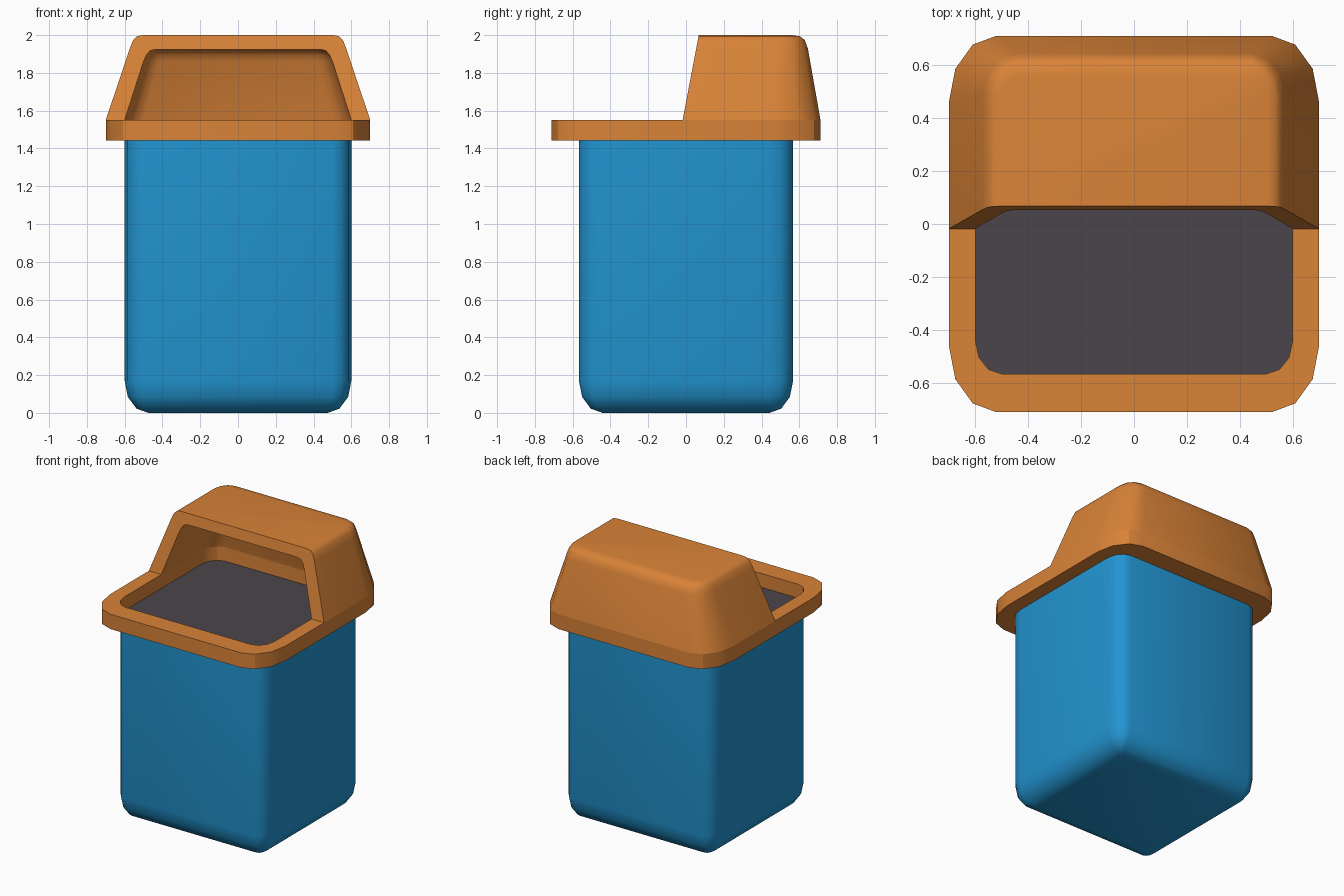
import bpy, bmesh, math

if "Cube" in bpy.data.objects:
    bpy.data.objects.remove(bpy.data.objects["Cube"])


def material(name, rgb):
    m = bpy.data.materials.new(name)
    m.diffuse_color = (*rgb, 1)
    m.use_nodes = True
    m.node_tree.nodes["Principled BSDF"].inputs["Base Color"].default_value = m.diffuse_color
    return m


blue = material("blue plastic", (0.016, 0.30, 0.64))
orange = material("orange plastic", (0.70, 0.228, 0.039))
dark = material("dark interior", (0.07, 0.06, 0.07))


def corner(hx, hy, rx, ry, sx, sy):
    """Three-segment elliptical corner in the quadrant (sx, sy), from side to end."""
    pts = []
    for i in range(4):
        a = math.radians(30 * i)
        pts.append((sx * (hx - rx + rx * math.cos(a)), sy * (hy - ry + ry * math.sin(a))))
    return pts


def rounded_ring(hx, hy, rx, ry):
    return (corner(hx, hy, rx, ry, 1, 1) + corner(hx, hy, rx, ry, -1, 1)[::-1]
            + corner(hx, hy, rx, ry, -1, -1) + corner(hx, hy, rx, ry, 1, -1)[::-1])


def add_ring(bm, pts, z):
    return [bm.verts.new((x, y, z)) for x, y in pts]


def bridge(bm, a, b, closed=True):
    n = len(a)
    for i in range(n if closed else n - 1):
        j = (i + 1) % n
        bm.faces.new((a[i], a[j], b[j], b[i]))


def finish(bm, name, mats, angle):
    bmesh.ops.recalc_face_normals(bm, faces=bm.faces[:])
    me = bpy.data.meshes.new(name)
    bm.to_mesh(me)
    bm.free()
    for m in mats:
        me.materials.append(m)
    ob = bpy.data.objects.new(name, me)
    bpy.context.collection.objects.link(ob)
    bpy.ops.object.select_all(action='DESELECT')
    ob.select_set(True)
    bpy.context.view_layer.objects.active = ob
    bpy.ops.object.shade_smooth_by_angle(angle=math.radians(angle))
    return ob


# Bin body: rounded box with a rounded bottom and a dark top face
bm = bmesh.new()
rings = []
for deg in (90, 60, 30, 0):
    a = math.radians(deg)
    inset = 0.125 * (1 - math.cos(a))
    rings.append(add_ring(bm, rounded_ring(0.6 - inset, 0.567 - inset,
                                           max(0.1 - inset, 0.012), max(0.125 - inset, 0.012)),
                          0.17 * (1 - math.sin(a))))
rings.append(add_ring(bm, rounded_ring(0.6, 0.567, 0.1, 0.125), 1.45))
for a, b in zip(rings, rings[1:]):
    bridge(bm, a, b)
bm.faces.new(rings[0])
bm.faces.new(rings[-1]).material_index = 1
finish(bm, "bin_body", [blue, dark], 40)

# Lid rim: flat frame around the opening
bm = bmesh.new()
outer, inner = (0.7, 0.712, 0.18, 0.25), (0.6, 0.567, 0.1, 0.125)
loops = [add_ring(bm, rounded_ring(*s), z) for s, z in
         ((outer, 1.443), (outer, 1.55), (inner, 1.55), (inner, 1.443))]
for i in range(4):
    bridge(bm, loops[i], loops[(i + 1) % 4])
finish(bm, "lid_rim", [orange], 30)


# Lid hood: thick shell over the back half with a leaning front opening
def hood_ring(bm, z, hx, hy, rx, ry):
    front = -0.018 + (z - 1.55) * 0.19
    pts = ([(hx, front)] + corner(hx, hy, rx, ry, 1, 1)
           + corner(hx, hy, rx, ry, -1, 1)[::-1] + [(-hx, front)])
    return add_ring(bm, pts, z)


bm = bmesh.new()
outside = [hood_ring(bm, *s) for s in (
    (1.55, 0.70, 0.712, 0.18, 0.25), (1.93, 0.573, 0.645, 0.13, 0.16),
    (1.975, 0.555, 0.628, 0.115, 0.14), (1.994, 0.534, 0.602, 0.09, 0.11),
    (2.0, 0.505, 0.56, 0.06, 0.07))]
inside = [hood_ring(bm, *s) for s in (
    (1.55, 0.60, 0.567, 0.10, 0.125), (1.86, 0.50, 0.515, 0.08, 0.10),
    (1.895, 0.485, 0.50, 0.07, 0.09), (1.917, 0.465, 0.48, 0.055, 0.07),
    (1.925, 0.435, 0.445, 0.03, 0.04))]
for shell in (outside, inside):
    for a, b in zip(shell, shell[1:]):
        bridge(bm, a, b, closed=False)
    bm.faces.new(shell[-1])
bridge(bm, outside[0], inside[0], closed=False)
for end in (0, -1):
    bridge(bm, [r[end] for r in outside], [r[end] for r in inside], closed=False)
bm.faces.new((outside[-1][0], outside[-1][-1], inside[-1][-1], inside[-1][0]))
finish(bm, "lid_hood", [orange], 40)
